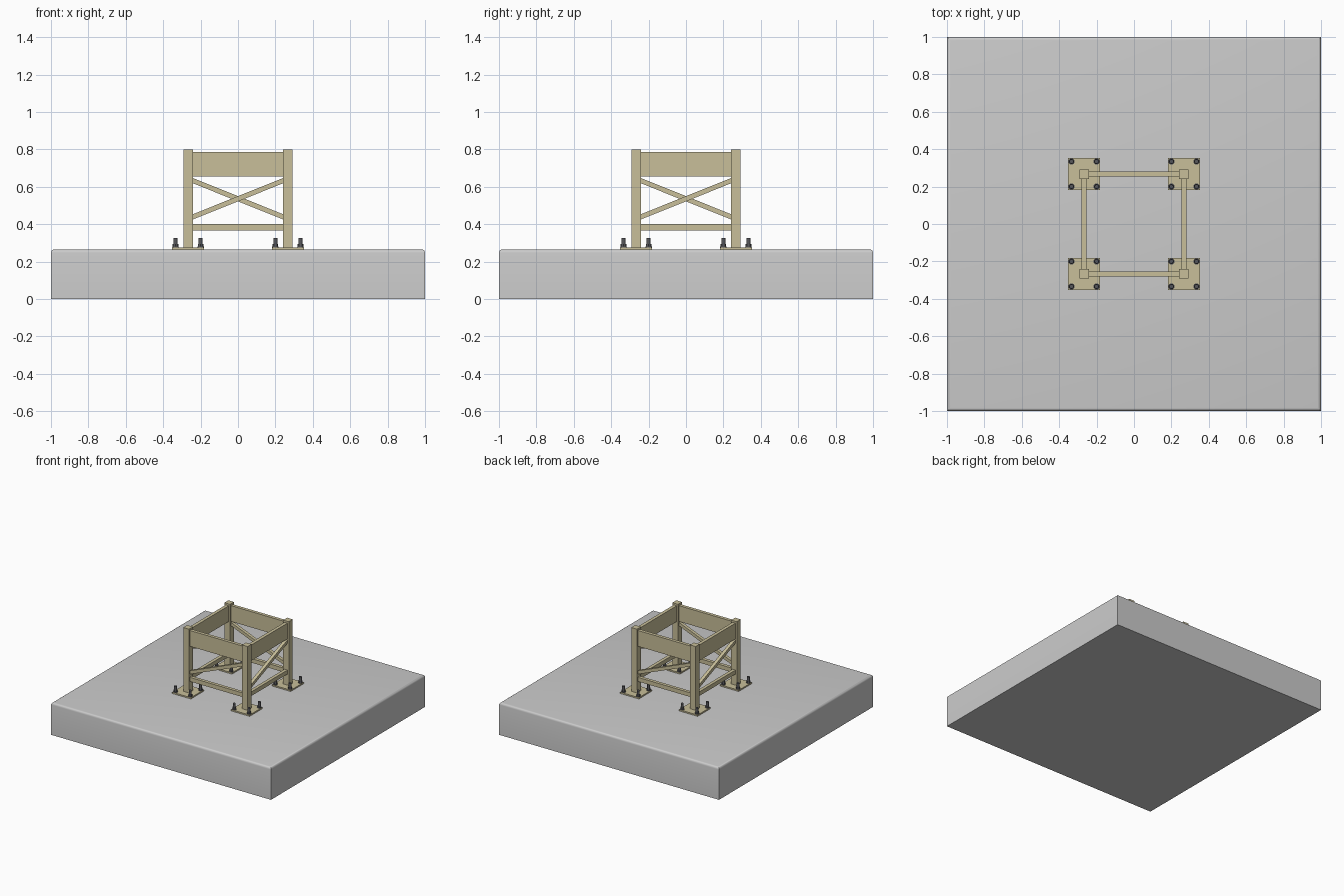
import bpy, bmesh, math
from mathutils import Matrix, Vector

if "Cube" in bpy.data.objects:
    bpy.data.objects.remove(bpy.data.objects["Cube"])

C = 0.267          # post centre offset
TOP = 0.265        # slab top
PLATE = 0.276      # base plate top


def material(name, rgb):
    m = bpy.data.materials.new(name)
    m.diffuse_color = (*rgb, 1)
    m.use_nodes = True
    m.node_tree.nodes["Principled BSDF"].inputs["Base Color"].default_value = m.diffuse_color
    return m


TAN = material("tan_paint", (0.58, 0.52, 0.32))
DARK = material("dark_steel", (0.10, 0.10, 0.11))


def finish(name, bm, mat=None):
    me = bpy.data.meshes.new(name)
    bm.to_mesh(me)
    bm.free()
    ob = bpy.data.objects.new(name, me)
    bpy.context.collection.objects.link(ob)
    if mat:
        me.materials.append(mat)
    return ob


def box(name, centre, size, mat=None, rot=Matrix()):
    bm = bmesh.new()
    bmesh.ops.create_cube(bm, size=1, matrix=rot @ Matrix.Translation(centre) @ Matrix.Diagonal((*size, 1)))
    return finish(name, bm, mat)


def add_cylinder(bm, x, y, z0, z1, r, sides):
    bmesh.ops.create_cone(bm, cap_ends=True, segments=sides, radius1=r, radius2=r, depth=z1 - z0,
                          matrix=Matrix.Translation((x, y, (z0 + z1) / 2)))


# Concrete slab with rounded top edges
bm = bmesh.new()
bmesh.ops.create_cube(bm, size=1, matrix=Matrix.Translation((0, 0, TOP / 2)) @ Matrix.Diagonal((2, 2, TOP, 1)))
rim = [e for e in bm.edges if all(v.co.z > TOP - 0.01 for v in e.verts)]
bmesh.ops.bevel(bm, geom=rim, offset=0.018, segments=4, profile=0.5, affect='EDGES')
slab = finish("concrete_slab", bm)
bpy.context.view_layer.objects.active = slab
slab.select_set(True)
bpy.ops.object.shade_smooth_by_angle(angle=math.radians(35))

# Each quarter turn gives one corner leg and one side of the frame
for i, side in enumerate(("front", "right", "back", "left")):
    rot = Matrix.Rotation(i * math.pi / 2, 4, 'Z')

    # Corner post on its base plate
    box(f"{side}_post", (-C, -C, (PLATE + 0.80) / 2), (0.051, 0.051, 0.80 - PLATE), TAN, rot)
    box(f"{side}_base_plate", (-C, -C, (TOP + PLATE) / 2), (0.17, 0.17, PLATE - TOP), TAN, rot)

    # Four anchor bolts with washers and hex nuts
    bm = bmesh.new()
    for sx in (-1, 1):
        for sy in (-1, 1):
            x, y = -C + sx * 0.067, -C + sy * 0.067
            add_cylinder(bm, x, y, PLATE, PLATE + 0.004, 0.017, 16)
            add_cylinder(bm, x, y, PLATE + 0.004, PLATE + 0.017, 0.015, 6)
            add_cylinder(bm, x, y, PLATE, 0.325, 0.011, 12)
    bm.transform(rot)
    finish(f"{side}_anchor_bolts", bm, DARK)

    # Deep top beam and slim lower rail
    span = 2 * (C - 0.0255)
    box(f"{side}_top_beam", (0, -C, 0.72), (span, 0.027, 0.13), TAN, rot)
    box(f"{side}_lower_rail", (0, -C, 0.383), (span, 0.027, 0.034), TAN, rot)

    # Single diagonal brace, low on the left and high on the right
    a, b = Vector((-C + 0.02, -C, 0.437)), Vector((C - 0.02, -C, 0.635))
    d = b - a
    tilt = Matrix.Translation((a + b) / 2) @ Matrix.Rotation(-math.atan2(d.z, d.x), 4, 'Y')
    box(f"{side}_diagonal_brace", (0, 0, 0), (d.length, 0.026, 0.026), TAN, rot @ tilt)
